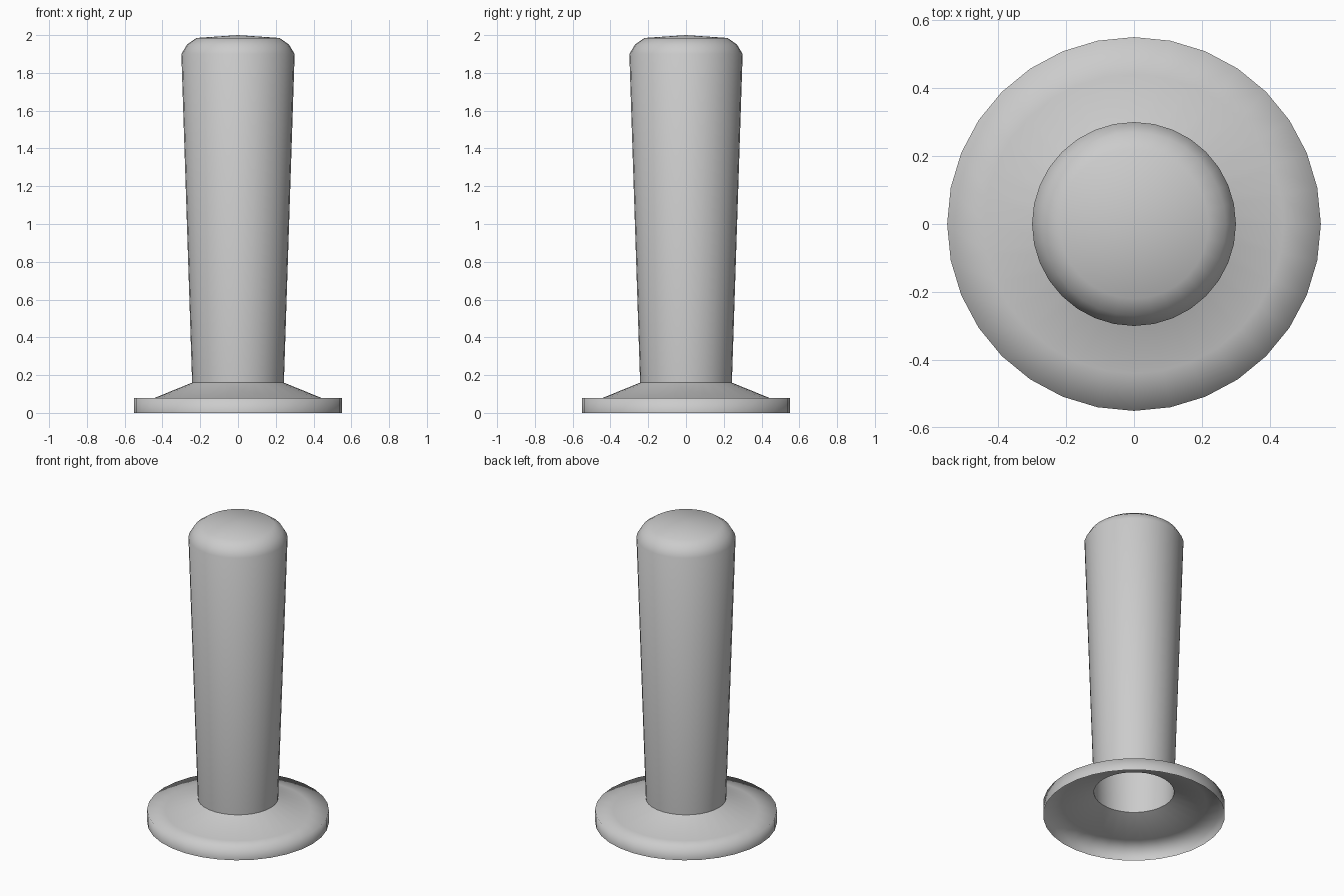
import bpy, bmesh
from math import cos, sin, tau

if "Cube" in bpy.data.objects:
    bpy.data.objects.remove(bpy.data.objects["Cube"])

SIDES = 32


def lathe(name, profile):
    """Spin (radius, z) points, listed bottom to top, into an open smooth shell."""
    bm = bmesh.new()
    rings = []
    for r, z in profile:
        if r == 0:
            rings.append([bm.verts.new((0, 0, z))] * SIDES)
        else:
            rings.append([bm.verts.new((r * cos(tau * i / SIDES), r * sin(tau * i / SIDES), z))
                          for i in range(SIDES)])
    for low, high in zip(rings, rings[1:]):
        for i in range(SIDES):
            j = (i + 1) % SIDES
            corners = [low[i], low[j], high[j], high[i]]
            bm.faces.new(list(dict.fromkeys(corners))).smooth = True
    mesh = bpy.data.meshes.new(name)
    bm.to_mesh(mesh)
    bm.free()
    obj = bpy.data.objects.new(name, mesh)
    bpy.context.collection.objects.link(obj)
    return obj


# Flared base, hollow underneath
lathe("base_flange", [(0.55, 0), (0.55, 0.08), (0.44, 0.08), (0.243, 0.16)])

# Tapered grip with a rounded cap, open at the bottom
lathe("grip", [(0.243, 0.16), (0.30, 1.90), (0.27, 1.95), (0.22, 1.985), (0, 2.0)])
